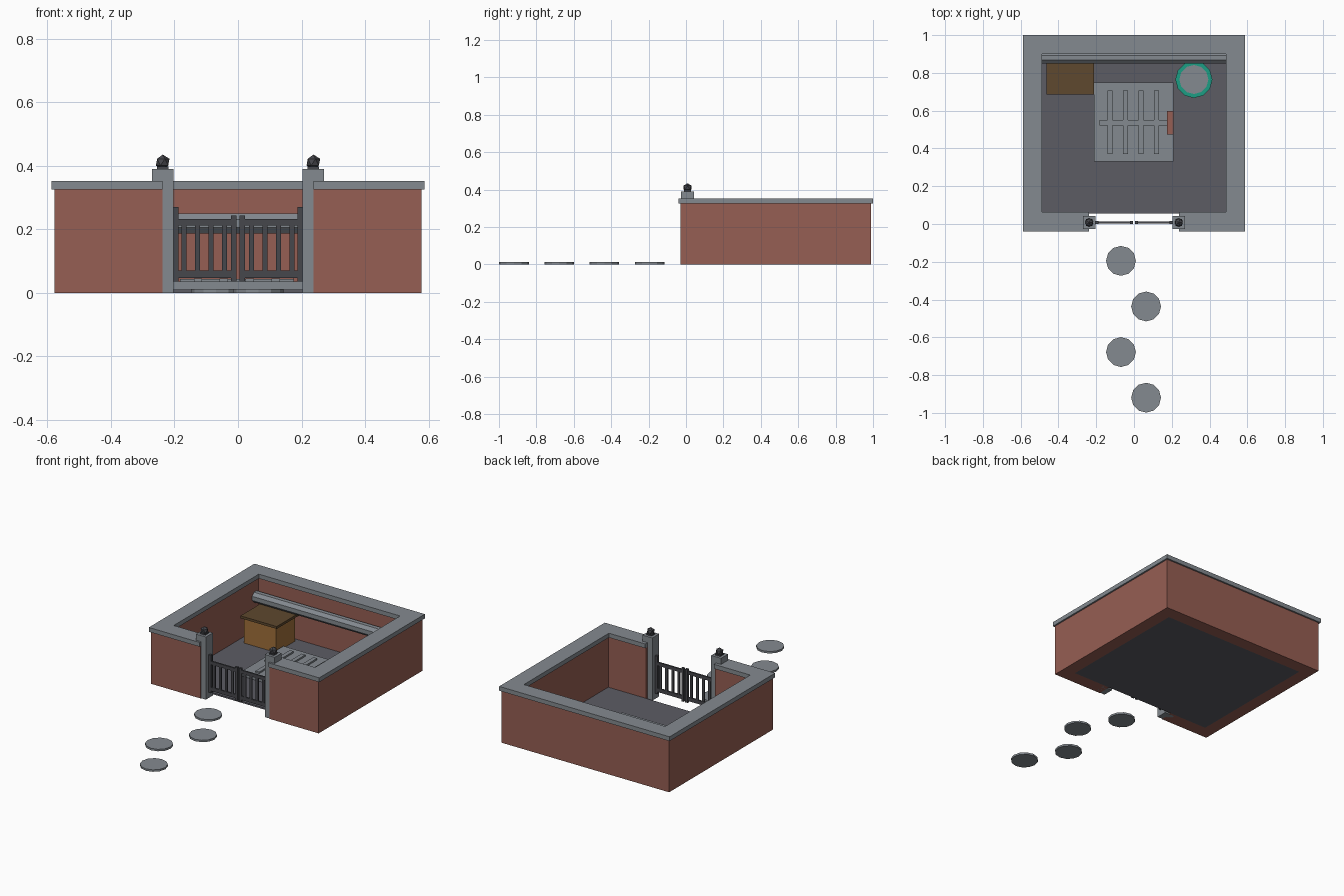
import bpy, bmesh, math
from mathutils import Matrix

if "Cube" in bpy.data.objects:
    bpy.data.objects.remove(bpy.data.objects["Cube"])


def srgb(r, g, b):
    f = lambda c: (c / 255 / 12.92) if c < 11 else ((c / 255 + 0.055) / 1.055) ** 2.4
    return (f(r), f(g), f(b), 1)


def material(name, rgb):
    m = bpy.data.materials.new(name)
    m.diffuse_color = srgb(*rgb)
    m.use_nodes = True
    m.node_tree.nodes["Principled BSDF"].inputs["Base Color"].default_value = m.diffuse_color
    return m


BRICK = material("brick red", (150, 94, 83))
STONE = material("stone grey", (132, 138, 144))
FLOOR = material("floor grey", (92, 92, 100))
IRON = material("dark iron", (70, 71, 76))
WOOD = material("crate wood", (160, 112, 58))
LID = material("lid brown", (94, 72, 46))
TEAL = material("teal", (28, 158, 132))


def finish(name, bm, mat):
    bmesh.ops.recalc_face_normals(bm, faces=bm.faces)
    me = bpy.data.meshes.new(name)
    bm.to_mesh(me)
    bm.free()
    me.materials.append(mat)
    ob = bpy.data.objects.new(name, me)
    bpy.context.collection.objects.link(ob)
    return ob


def add_box(bm, x, y, z):
    c = [(a + b) / 2 for a, b in (x, y, z)]
    s = [abs(b - a) for a, b in (x, y, z)]
    bmesh.ops.create_cube(bm, size=1, matrix=Matrix.Translation(c) @ Matrix.Diagonal((*s, 1)))


def boxes(name, mat, *specs):
    bm = bmesh.new()
    for s in specs:
        add_box(bm, *s)
    return finish(name, bm, mat)


def prism(name, mat, pts, z0, z1):
    bm = bmesh.new()
    f = bm.faces.new([bm.verts.new((x, y, z0)) for x, y in pts])
    top = bmesh.ops.extrude_face_region(bm, geom=[f])["geom"]
    bmesh.ops.translate(bm, vec=(0, 0, z1 - z0), verts=[v for v in top if isinstance(v, bmesh.types.BMVert)])
    return finish(name, bm, mat)


def disc(name, mat, x, y, r, z0, z1, sides=12, r2=None):
    bm = bmesh.new()
    bmesh.ops.create_cone(bm, cap_ends=True, segments=sides, radius1=r, radius2=r2 or r, depth=z1 - z0,
                          matrix=Matrix.Translation((x, y, (z0 + z1) / 2)))
    return finish(name, bm, mat)


def c_outline(xo, xi, y0, y1, y2, y3, gap):
    half = [(gap, y0), (xo, y0), (xo, y3)], [(xi, y2), (xi, y1), (gap, y1)]
    mir = lambda p: [(-x, y) for x, y in reversed(p)]
    return half[0] + mir(half[0]) + mir(half[1]) + half[1]


# Yard walls, coping and floor
prism("brick_wall", BRICK, c_outline(.577, .497, -.03, .055, .91, .99, .237), 0, .325)
prism("wall_coping", STONE, c_outline(.587, .487, -.039, .063, .9, 1.0, .237), .325, .352)
boxes("yard_floor", FLOOR, ((-.497, .497), (.055, .91), (0, .01)))

for side, s in (("left", -1), ("right", 1)):
    # Gate pillar with ball finial
    boxes(side + "_pillar", STONE, ((s * .203, s * .271), (-.026, .042), (0, .39)))
    bm = bmesh.new()
    bmesh.ops.create_icosphere(bm, subdivisions=1, radius=.024, matrix=Matrix.Translation((s * .237, .008, .411)))
    add_box(bm, (s * .237 - .018, s * .237 + .018), (-.01, .026), (.39, .398))
    finish(side + "_finial", bm, IRON)
    # Gate leaf: posts, rails and bars
    y = (.001, .015)
    parts = [((s * .187, s * .205), y, (.035, .27)), ((s * .005, s * .022), y, (.035, .243)),
             ((s * .022, s * .187), (.003, .013), (.211, .232)),
             ((s * .022, s * .187), (.003, .013), (.047, .07))]
    for i in range(4):
        x = .043 + .0422 * i
        parts.append(((s * (x - .008), s * (x + .008)), (.004, .012), (.07, .211)))
    boxes(side + "_gate", IRON, *parts)

# Stone platform with raised grille and a loose brick
boxes("platform", STONE, ((-.212, .21), (.33, .75), (.01, .035)))
bars = [((-.183, .175), (.522, .55), (.035, .043))]
for i in range(4):
    x = -.126 + .0815 * i
    bars += [((x - .013, x + .013), (.37, .522), (.035, .045)), ((x - .013, x + .013), (.55, .708), (.035, .045))]
boxes("platform_grille", STONE, *bars)
boxes("loose_brick", BRICK, ((.174, .21), (.475, .597), (.035, .06)))

# Wooden crate with lid
boxes("crate", WOOD, ((-.449, -.227), (.699, .886), (.01, .166)))
boxes("crate_lid", LID, ((-.463, -.213), (.685, .9), (.166, .181)))

# Teal tub with grey top
disc("tub", TEAL, .317, .765, .098, .01, .11)
disc("tub_top", STONE, .317, .765, .077, .11, .116)

# Pipe along the back wall
bm = bmesh.new()
bmesh.ops.create_cone(bm, cap_ends=True, segments=8, radius1=.034, radius2=.034, depth=.994,
                      matrix=Matrix.Translation((0, .88, .218)) @ Matrix.Rotation(math.pi / 2, 4, 'Y')
                      @ Matrix.Rotation(math.pi / 8, 4, 'Z'))
finish("back_pipe", bm, STONE)

# Stepping stones
for i in range(4):
    disc(f"stepping_stone_{i + 1}", STONE, (-.069, .064)[i % 2], -.195 - .2415 * i, .079, 0, .012)
